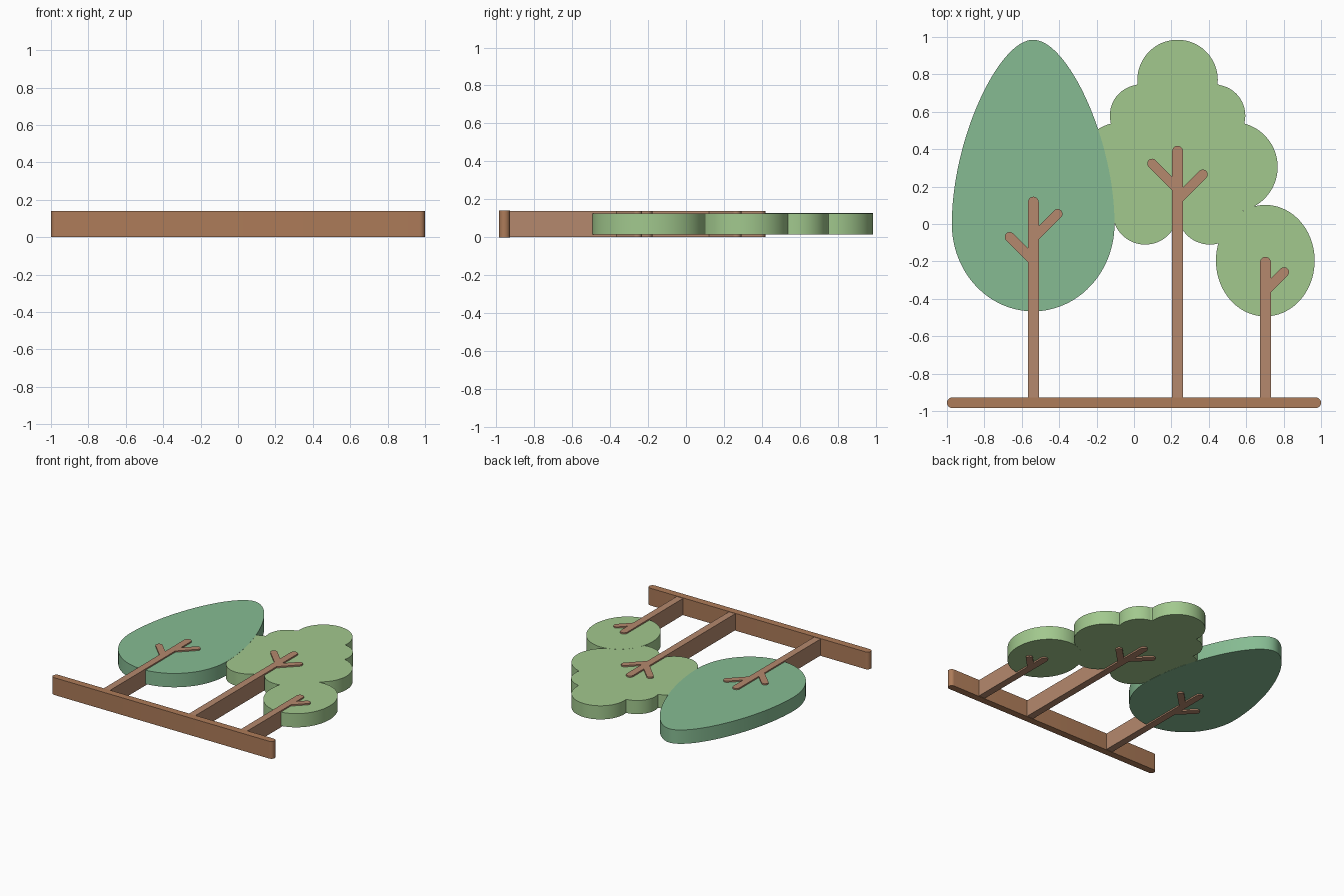
import bpy, bmesh
from math import sin, cos, pi, sqrt, radians

if "Cube" in bpy.data.objects:
    bpy.data.objects.remove(bpy.data.objects["Cube"])


def material(name, rgb):
    m = bpy.data.materials.new(name)
    m.diffuse_color = (*rgb, 1)
    m.use_nodes = True
    m.node_tree.nodes["Principled BSDF"].inputs["Base Color"].default_value = m.diffuse_color
    return m


BASE_WOOD = material("base_wood", (0.42, 0.20, 0.10))
WOOD = material("trunk_wood", (0.46, 0.25, 0.155))
DARK_LEAF = material("dark_leaf", (0.24, 0.50, 0.29))
LIGHT_LEAF = material("light_leaf", (0.36, 0.58, 0.27))


def arc(cx, cy, rx, ry, a0, a1, n=12):
    """Points on an elliptical arc, angles in degrees."""
    return [(cx + rx * cos(radians(a0 + (a1 - a0) * i / n)),
             cy + ry * sin(radians(a0 + (a1 - a0) * i / n))) for i in range(n + 1)]


def plate(name, outline, z0, z1, mat):
    """Extrude a counter-clockwise outline from z0 to z1."""
    bm = bmesh.new()
    face = bm.faces.new([bm.verts.new((x, y, z0)) for x, y in outline])
    ext = bmesh.ops.extrude_face_region(bm, geom=[face], use_keep_orig=True)
    for v in ext["geom"]:
        if isinstance(v, bmesh.types.BMVert):
            v.co.z = z1
    bmesh.ops.recalc_face_normals(bm, faces=bm.faces)
    mesh = bpy.data.meshes.new(name)
    bm.to_mesh(mesh)
    bm.free()
    mesh.materials.append(mat)
    ob = bpy.data.objects.new(name, mesh)
    bpy.context.collection.objects.link(ob)
    bpy.ops.object.select_all(action='DESELECT')
    ob.select_set(True)
    bpy.context.view_layer.objects.active = ob
    bpy.ops.object.shade_smooth_by_angle(angle=radians(30))
    return ob


def side(branches, w, b):
    """Right-hand trunk edge going up, with 45 degree branches (root y, reach)."""
    pts = [(w, -0.935)]
    for y0, reach in branches:
        pts.append((w, y0 + w - b * sqrt(2)))
        pts += arc(reach, y0 + reach, b, b, -45, 135)
        pts.append((w, y0 + w + b * sqrt(2)))
    return pts


def trunk(name, x, top, right, left):
    w, b = 0.029, 0.026
    pts = side(right, w, b) + arc(0, top - w, w, w, 0, 180)
    pts += [(-px, py) for px, py in reversed(side(left, w, b))]
    plate(name, [(x + px, py) for px, py in pts], 0.003, 0.138, WOOD)


# Ground bar with rounded ends
r = 0.029
plate("ground_bar", arc(1 - r, -0.956, r, r, -90, 90) + arc(r - 1, -0.956, r, r, 90, 270),
      0, 0.141, BASE_WOOD)

# Trunks with branches
trunk("left_trunk", -0.538, 0.146, [(-0.076, 0.13)], [(-0.196, 0.127)])
trunk("middle_trunk", 0.233, 0.418, [(0.130, 0.135)], [(0.187, 0.136)])
trunk("right_trunk", 0.703, -0.176, [(-0.357, 0.1)], [])

# Egg-shaped left crown: half ellipse below, tapering curve above
P = [(0.435, 0.0), (0.435, 0.45), (0.185, 0.985), (0.0, 0.985)]
upper = []
for i in range(33):
    t = i / 32
    k = ((1 - t) ** 3, 3 * t * (1 - t) ** 2, 3 * t * t * (1 - t), t ** 3)
    upper.append(tuple(sum(c * p[j] for c, p in zip(k, P)) for j in (0, 1)))
egg = arc(0, 0, 0.435, 0.467, -90, 0, 24)[:-1] + upper
egg += [(-x, y) for x, y in reversed(egg[1:-1])]
plate("left_crown", [(x - 0.539, y) for x, y in egg], 0.0145, 0.1275, DARK_LEAF)

# Lobed middle crown: outer envelope of mirrored circles (offset x, y, radius)
CX, CY = 0.233, 0.40
lobes = [(0, 0.37, 0.215)]
for s in (-1, 1):
    lobes += [(s * 0.197, 0.18, 0.165), (s * 0.295, -0.095, 0.24), (s * 0.173, -0.335, 0.175)]
crown = []
for i in range(240):
    a = 2 * pi * i / 240
    c, s = cos(a), sin(a)
    reach = 0.38
    for lx, ly, lr in lobes:
        along, across = lx * c + ly * s, lx * s - ly * c
        if abs(across) < lr:
            reach = max(reach, along + sqrt(lr * lr - across * across))
    crown.append((CX + reach * c, CY + reach * s))
plate("middle_crown", crown, 0.0155, 0.1265, LIGHT_LEAF)

# Oval right crown
plate("right_crown", arc(0.702, -0.196, 0.264, 0.298, 0, 360, 72)[:-1], 0.015, 0.127, LIGHT_LEAF)
